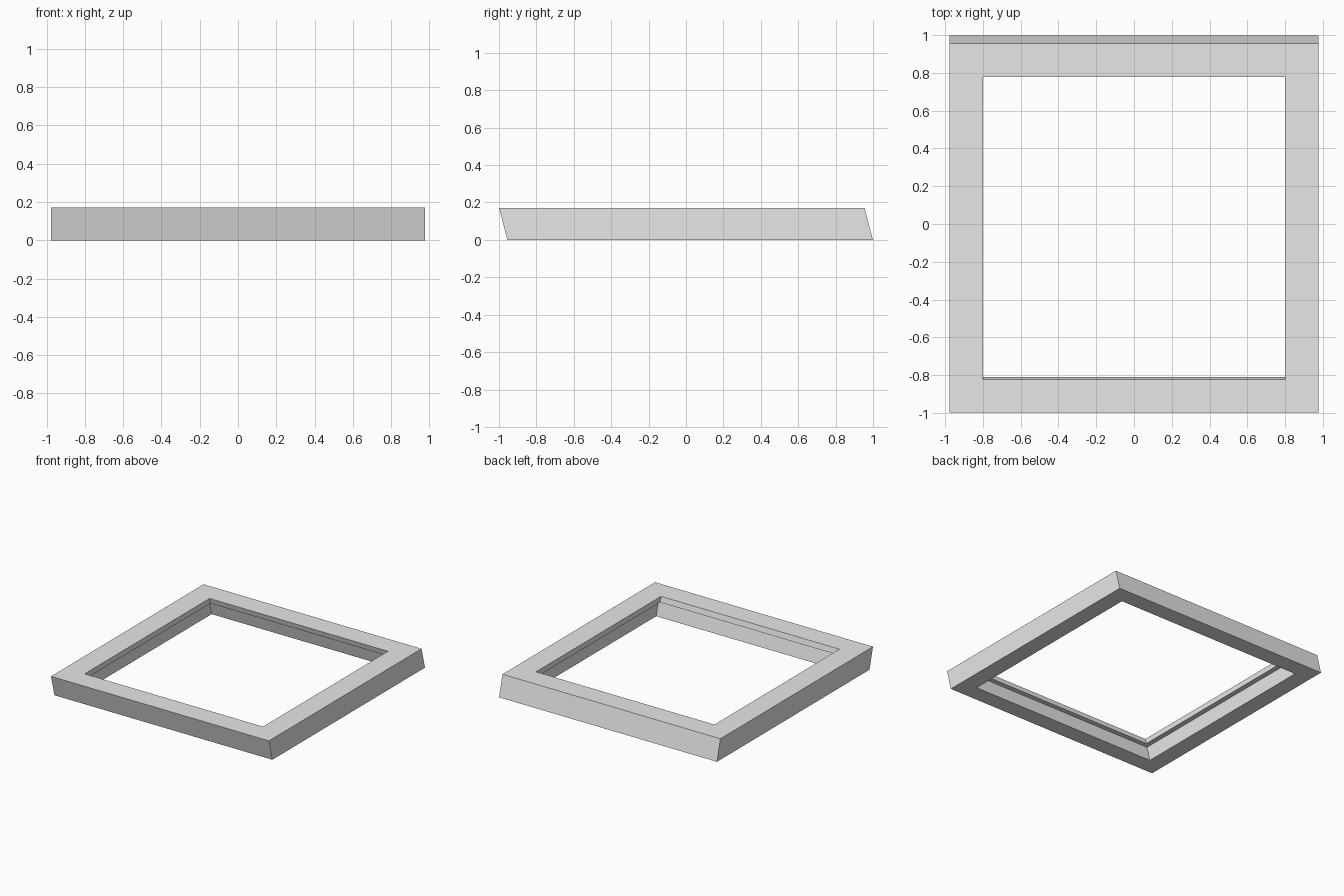
import bpy
import bmesh

cube = bpy.data.objects.get("Cube")
if cube:
    bpy.data.objects.remove(cube, do_unlink=True)

HEIGHT = 0.17
LIP_Z = 0.126      # underside of the inner lip
LEAN = 0.022       # the frame leans forward by this much above mid-height
OUTER, LIP, RABBET = 0.977, 0.80, 0.84

# Plain grey material
grey = bpy.data.materials.new("plain_grey")
grey.use_nodes = True
colour = (0.8, 0.8, 0.8, 1.0)
grey.diffuse_color = colour
grey.node_tree.nodes["Principled BSDF"].inputs["Base Color"].default_value = colour

# Rail cross-section as (half width, height), stepped on the inner underside
section = [(OUTER, 0), (OUTER, HEIGHT), (LIP, HEIGHT),
           (LIP, LIP_Z), (RABBET, LIP_Z), (RABBET, 0)]
corners = [(-1, -1), (1, -1), (1, 1), (-1, 1)]

# Sweep the section round the square and lean it
bm = bmesh.new()
rings = []
for half, z in section:
    shift = LEAN * (1 - 2 * z / HEIGHT)
    rings.append([bm.verts.new((half * sx, half * sy + shift, z))
                  for sx, sy in corners])
for i, ring in enumerate(rings):
    following = rings[(i + 1) % len(rings)]
    for j in range(len(corners)):
        k = (j + 1) % len(corners)
        bm.faces.new((ring[j], ring[k], following[k], following[j]))
bmesh.ops.recalc_face_normals(bm, faces=bm.faces)

# Frame object
mesh = bpy.data.meshes.new("leaning_frame")
bm.to_mesh(mesh)
bm.free()
mesh.materials.append(grey)
frame = bpy.data.objects.new("leaning_frame", mesh)
bpy.context.collection.objects.link(frame)
